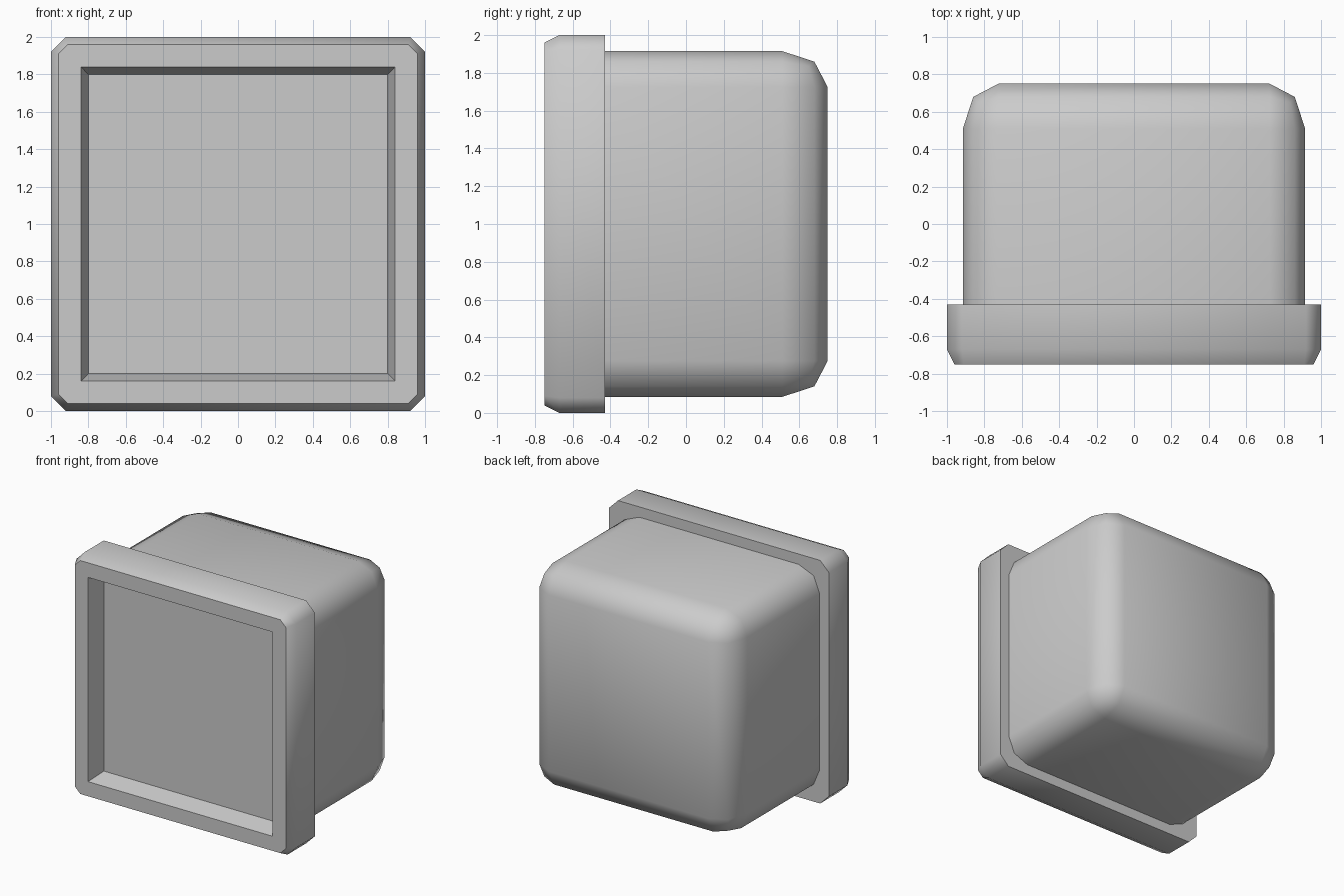
import bpy, bmesh
from mathutils import Vector

if "Cube" in bpy.data.objects:
    bpy.data.objects.remove(bpy.data.objects["Cube"])


def finish(bm, name):
    bmesh.ops.recalc_face_normals(bm, faces=bm.faces)
    mesh = bpy.data.meshes.new(name)
    bm.to_mesh(mesh)
    bm.free()
    obj = bpy.data.objects.new(name, mesh)
    bpy.context.collection.objects.link(obj)
    bpy.ops.object.select_all(action='DESELECT')
    obj.select_set(True)
    bpy.context.view_layer.objects.active = obj
    bpy.ops.object.shade_smooth_by_angle(angle=0.9)
    return obj


def ring(bm, y, half, cut):
    # square outline around (0, y, 1) with chamfered corners
    h, c = half, half - cut
    pts = [(h, c), (c, h), (-c, h), (-h, c), (-h, -c), (-c, -h), (c, -h), (h, -c)]
    return [bm.verts.new((x, y, 1 + z)) for x, z in pts]


# Front frame: back rim, outer wall, front bevel, face, tapered screen recess
bm = bmesh.new()
sections = [(-0.43, 0.85, 0.15), (-0.43, 1.0, 0.08), (-0.67, 1.0, 0.08),
            (-0.75, 0.96, 0.05), (-0.75, 0.84, 0.0), (-0.60, 0.80, 0.0)]
rings = [ring(bm, *s) for s in sections]
for a, b in zip(rings, rings[1:]):
    for i in range(8):
        j = (i + 1) % 8
        bm.faces.new((a[i], a[j], b[j], b[i]))
bm.faces.new(rings[-1])
bmesh.ops.remove_doubles(bm, verts=bm.verts, dist=0.0001)
finish(bm, "screen_frame")

# Rear housing: box with two-step rounded edges, open where it meets the frame
bm = bmesh.new()
half, radius, stretch = 0.915, 0.19, 0.24 / 0.19
depth = 1.18 / stretch
bmesh.ops.create_cube(bm, size=1)
bmesh.ops.scale(bm, vec=Vector((2 * half, depth, 2 * half)), verts=bm.verts)
front = min(bm.faces, key=lambda f: f.calc_center_median().y)
bmesh.ops.delete(bm, geom=[front], context='FACES_ONLY')
rounded = [e for e in bm.edges if not e.is_boundary]
bmesh.ops.bevel(bm, geom=rounded, offset=radius, offset_type='OFFSET',
                segments=2, profile=0.5, affect='EDGES')
bmesh.ops.scale(bm, vec=Vector((1, stretch, 1)), verts=bm.verts)
bmesh.ops.translate(bm, vec=Vector((0, 0.16, 1.0)), verts=bm.verts)
finish(bm, "rear_housing")
